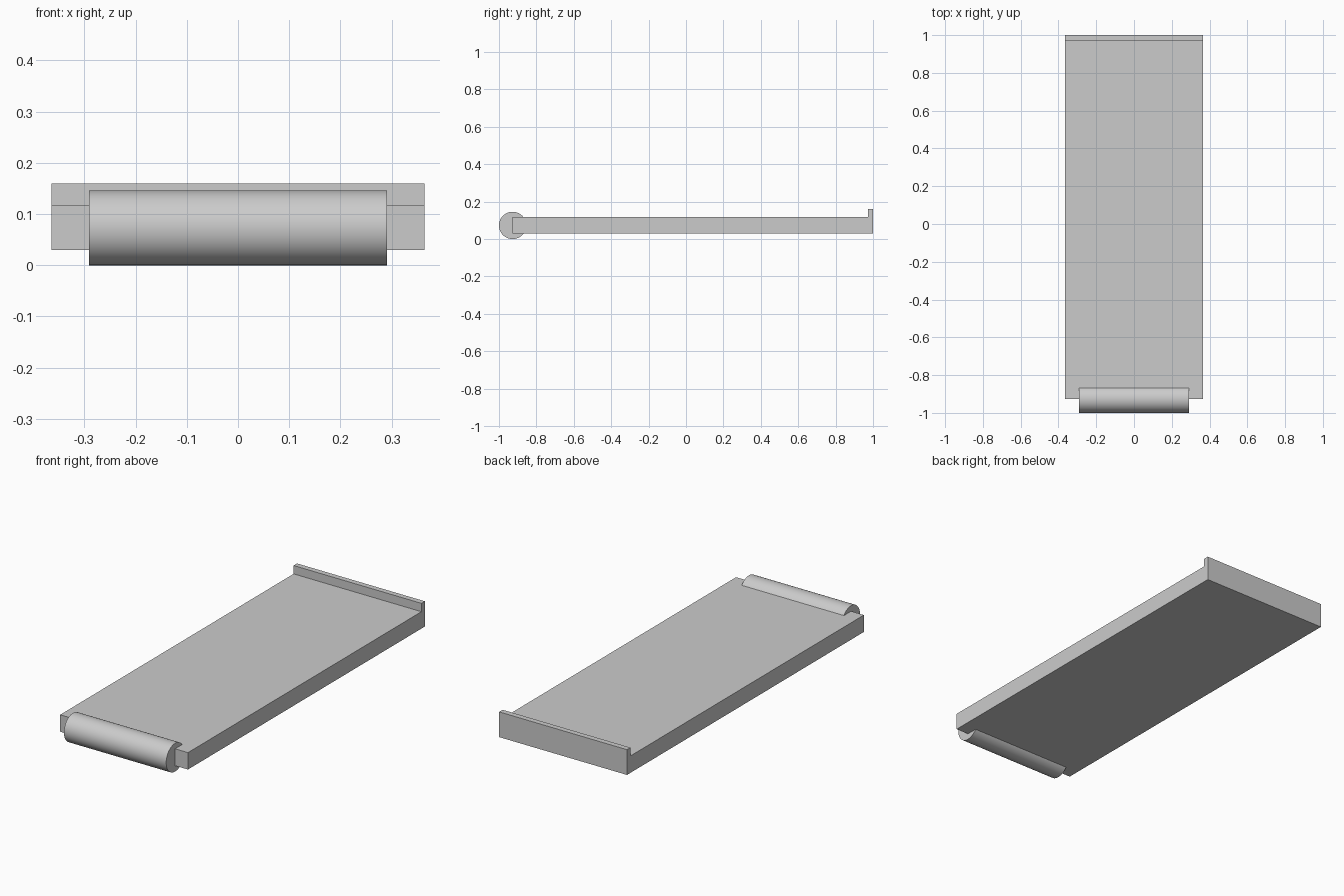
import bpy
import bmesh
import math
from mathutils import Matrix, Vector

cube = bpy.data.objects.get("Cube")
if cube:
    bpy.data.objects.remove(cube, do_unlink=True)

# Single plain grey
grey = bpy.data.materials.new("plain_grey")
grey.use_nodes = True
colour = (0.6, 0.6, 0.6, 1)
grey.diffuse_color = colour
grey.node_tree.nodes["Principled BSDF"].inputs["Base Color"].default_value = colour


def add_object(name, bm):
    bmesh.ops.recalc_face_normals(bm, faces=bm.faces)
    mesh = bpy.data.meshes.new(name)
    bm.to_mesh(mesh)
    bm.free()
    mesh.materials.append(grey)
    obj = bpy.data.objects.new(name, mesh)
    bpy.context.collection.objects.link(obj)
    return obj


# Flat board with a raised lip: side profile (y, z) extruded across the width
half_width = 0.364
front, back, lip_front = -0.927, 1.0, 0.972
bottom, top, lip_top = 0.03, 0.117, 0.16
profile = [(front, bottom), (back, bottom), (back, lip_top),
           (lip_front, lip_top), (lip_front, top), (front, top)]
bm = bmesh.new()
side = bm.faces.new([bm.verts.new((-half_width, y, z)) for y, z in profile])
result = bmesh.ops.extrude_face_region(bm, geom=[side], use_keep_orig=True)
moved = [v for v in result["geom"] if isinstance(v, bmesh.types.BMVert)]
bmesh.ops.translate(bm, verts=moved, vec=Vector((2 * half_width, 0, 0)))
add_object("board_with_lip", bm)

# Round roller set into the front edge
radius = 0.073
bm = bmesh.new()
bmesh.ops.create_cone(
    bm, cap_ends=True, segments=64, radius1=radius, radius2=radius, depth=0.582,
    matrix=Matrix.Translation((0, front, radius)) @ Matrix.Rotation(math.pi / 2, 4, 'Y'))
roller = add_object("front_roller", bm)
bpy.ops.object.select_all(action='DESELECT')
roller.select_set(True)
bpy.context.view_layer.objects.active = roller
bpy.ops.object.shade_smooth_by_angle(angle=math.radians(30))
